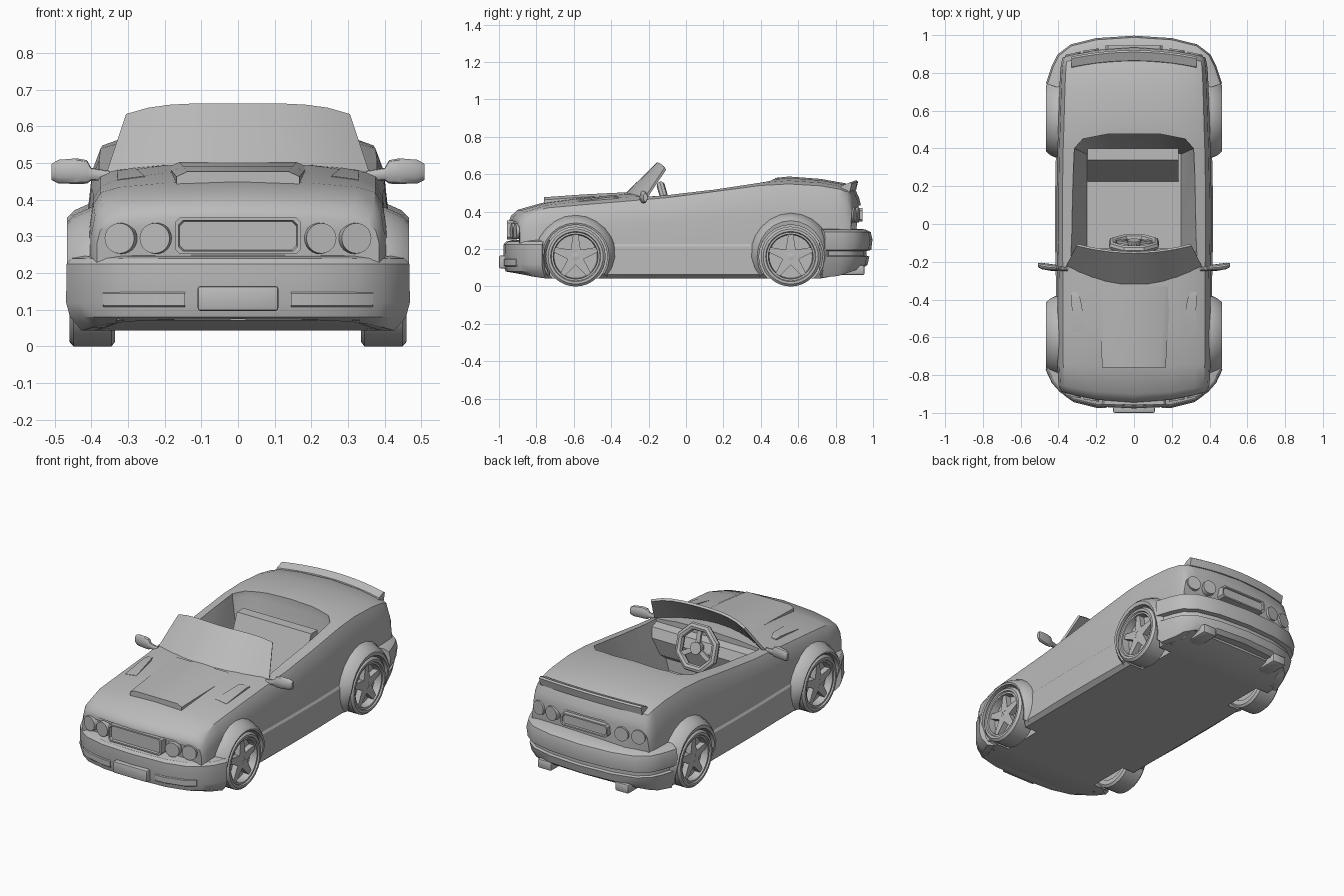
import bpy, bmesh, math
from mathutils import Matrix, Vector

if "Cube" in bpy.data.objects:
    bpy.data.objects.remove(bpy.data.objects["Cube"])

GREY = bpy.data.materials.new("plain grey")
GREY.diffuse_color = (0.50, 0.50, 0.50, 1)
GREY.use_nodes = True
GREY.node_tree.nodes["Principled BSDF"].inputs["Base Color"].default_value = GREY.diffuse_color


def finish(ob, angle=32):
    """Apply modifiers and smooth everything but the sharp edges."""
    dg = bpy.context.evaluated_depsgraph_get()
    me = bpy.data.meshes.new_from_object(ob.evaluated_get(dg))
    ob.modifiers.clear()
    ob.data = me
    me.materials.clear()
    me.materials.append(GREY)
    me.shade_smooth()
    me.set_sharp_from_angle(angle=math.radians(angle))
    return ob


def make(name, bm, done=True, closed=True, bevel=0):
    if closed:
        bmesh.ops.recalc_face_normals(bm, faces=bm.faces)
    me = bpy.data.meshes.new(name)
    bm.to_mesh(me)
    bm.free()
    ob = bpy.data.objects.new(name, me)
    bpy.context.collection.objects.link(ob)
    if bevel:
        m = ob.modifiers.new("bevel", 'BEVEL')
        m.width, m.segments = bevel, 2
    return finish(ob) if done else ob


def loft(name, rings, caps=True, loop=False, **kw):
    """Skin a list of equal closed rings of points."""
    bm = bmesh.new()
    vs = [[bm.verts.new(p) for p in r] for r in rings]
    n = len(vs[0])
    for a, b in zip(vs, vs[1:] + ([vs[0]] if loop else [])):
        for i in range(n):
            j = (i + 1) % n
            bm.faces.new((a[i], a[j], b[j], b[i]))
    if caps and not loop:
        bm.faces.new(vs[0])
        bm.faces.new(vs[-1])
    return make(name, bm, **kw)


def box(name, x, y, z, **kw):
    ring = lambda h: [(x[0], y[0], h), (x[1], y[0], h), (x[1], y[1], h), (x[0], y[1], h)]
    return loft(name, [ring(z[0]), ring(z[1])], **kw)


def lathe(name, prof, centre, steps=32, **kw):
    """Spin a closed (x, radius) profile about an x-parallel axis."""
    cx, cy, cz = centre
    rings = []
    for k in range(steps):
        a = math.tau * k / steps
        rings.append([(cx + x, cy + r * math.cos(a), cz + r * math.sin(a)) for x, r in prof])
    return loft(name, rings, loop=True, **kw)


def belly(y):
    """Underside height, rising towards both ends."""
    return .043 + max(0, abs(y) - .78) * (.27 if y > 0 else .17)


# Body: cross-sections along y, bowed in plan at both ends
def body_ring(y, w, zs, zc):
    mid = lambda t: 0.225 + (zs - 0.225) * t
    tuck = .06 if abs(y) > .8 else 0
    zb = belly(y)
    half = [(0.39 - tuck, zb), (w + .008 - tuck, zb + .02), (w + .008 - tuck / 2, 0.215), (w, 0.227), (w, mid(.5)),
            (w * .975, mid(.83)), (w * .925, zs), (w * .8, zs + .45 * (zc - zs)),
            (w * .5, zs + .8 * (zc - zs))]
    pts = half + [(0, zc)] + [(-x, z) for x, z in reversed(half)]
    bow = max(0, (abs(y) - .72) / .2) * .055
    return [(x, y - math.copysign(bow * (x / .4) ** 2, y), z) for x, z in pts]


STATIONS = [(-.945, .385, .335, .355), (-.935, .39, .355, .378), (-.90, .40, .385, .41),
            (-.75, .405, .42, .452), (-.55, .405, .437, .482), (-.33, .405, .455, .503),
            (-.1, .41, .475, .505), (.15, .41, .507, .53), (.4, .405, .54, .572),
            (.55, .40, .548, .588), (.72, .395, .538, .575), (.85, .39, .52, .552),
            (.90, .385, .505, .53), (.925, .38, .46, .475), (.935, .378, .42, .435)]
body = loft("body", [body_ring(*s) for s in STATIONS], done=False)

# Cutters: cockpit opening and wheel wells
def cockpit_ring(z, t):
    half = [(.25 + .10 * t, -.20), (.25 + .085 * t, 0), (.25 + .065 * t, .37 + .03 * t),
            (.22 + .05 * t, .38 + .07 * t), (.12 + .02 * t, .39 + .085 * t)]
    return [(x, y, z) for x, y in half] + [(-x, y, z) for x, y in reversed(half)]


WHEELS = [(-.59, "front"), (.56, "rear")]
cutters = [loft("cockpit_cutter", [cockpit_ring(.2, 0), cockpit_ring(.53, 1), cockpit_ring(.75, 1.05)], done=False)]
for y, _ in WHEELS:
    for s in (1, -1):
        cutters.append(lathe("well_cutter", [(s * .31, .001), (s * .31, .17), (s * .6, .17), (s * .6, .001)],
                             (0, y, .16), done=False))
for c in cutters:
    m = body.modifiers.new("cut", 'BOOLEAN')
    m.operation, m.solver, m.object = 'DIFFERENCE', 'EXACT', c
    c.hide_render = True
finish(body)
for c in cutters:
    bpy.data.objects.remove(c)


# Bumpers: a profile (offset, z) swept round a bowed path
def bumper(name, half, prof):
    path = [Vector((-x, y)) for x, y in reversed(half[1:])] + [Vector(p) for p in half]
    rings = []
    for i, p in enumerate(path):
        t = (path[min(i + 1, len(path) - 1)] - path[max(i - 1, 0)]).normalized()
        n = Vector((t.y, -t.x))
        if n.dot(p) < 0:
            n = -n
        rings.append([(p.x + n.x * d, p.y + n.y * d, max(z, belly(p.y))) for d, z in prof])
    loft(name, rings)


bumper("front_bumper", [(0, -.965), (.2, -.955), (.32, -.925), (.385, -.88), (.425, -.835), (.458, -.765)],
       [(-.09, .25), (-.03, .247), (-.003, .24), (.01, .225), (.012, .12), (0, .08), (-.035, .043), (-.09, .043)])
bumper("rear_bumper", [(0, .985), (.2, .972), (.33, .94), (.395, .89), (.425, .83), (.455, .74)],
       [(-.09, .31), (-.025, .305), (.003, .29), (.012, .25), (.005, .195), (-.02, .19), (-.02, .165),
        (-.005, .16), (-.015, .115), (-.04, .047), (-.09, .047)])

for wy, end in WHEELS:
    for s, side in ((1, "right"), (-1, "left")):
        c = (0, wy, .16)
        # Flared arch above the wheel, tucked in below the axle
        rings = []
        lift = .012 if end == "rear" else 0
        for k in range(17):
            a = math.radians(-32 + 244 * k / 16)
            ca, sa = math.cos(a), math.sin(a)
            ring = []
            for x, r in ((.36, .17), (.462, .17), (.466, .18), (.445, .20), (.395, .222), (.36, .222)):
                z = max(.045, .16 + r * sa + (lift * max(sa, 0) if r > .175 else 0))
                tuck = max(0, .19 - z) * .3 if x > .38 else 0
                ring.append((s * (x - tuck), wy + r * ca, z))
            rings.append(ring)
        loft(f"{end}_{side}_arch", rings)
        # Tyre with rim lip
        lathe(f"{end}_{side}_tyre", [(s * x, r) for x, r in (
            (.335, .12), (.335, .147), (.345, .16), (.448, .16), (.46, .147), (.46, .134), (.452, .13),
            (.452, .12), (.405, .115), (.39, .115))], c, 36)
        # Wheel disc and hub
        lathe(f"{end}_{side}_disc", [(s * x, r) for x, r in ((.34, .001), (.34, .125), (.41, .125), (.41, .001))], c)
        lathe(f"{end}_{side}_hub", [(s * x, r) for x, r in ((.40, .001), (.40, .034), (.44, .03), (.444, .001))], c, 20)
        # Five tapered spokes
        bm = bmesh.new()
        for k in range(5):
            rot = Matrix.Rotation(math.pi / 2 + math.tau * k / 5, 3, 'X')
            lo, hi = [[bm.verts.new(Vector(c) + rot @ Vector((s * x, r, h))) for r, h in
                       ((.02, -.029), (.122, -.013), (.122, .013), (.02, .029))] for x in (.40, .442)]
            bm.faces.new(lo)
            bm.faces.new(hi)
            for i in range(4):
                bm.faces.new((lo[i], lo[i - 1], hi[i - 1], hi[i]))
        make(f"{end}_{side}_spokes", bm)

# Windscreen: bowed sheet with a sunken pane inside a rim
bm = bmesh.new()
N = 10
rows = []
for t in (0, 1):
    row = []
    for i in range(N + 1):
        u = -1 + 2 * i / N
        lo = Vector((.37 * u, -.335 + .09 * u * u, .497 - .045 * u * u))
        hi = Vector((.308 * u, -.16 + .04 * u * u, .668 - .03 * u ** 4))
        row.append(bm.verts.new(lo.lerp(hi, t)))
    rows.append(row)
for i in range(N):
    bm.faces.new((rows[0][i], rows[0][i + 1], rows[1][i + 1], rows[1][i]))
pane = list(bm.faces)
bmesh.ops.inset_region(bm, faces=pane, thickness=.014, depth=0, use_even_offset=True)
bmesh.ops.inset_region(bm, faces=pane, thickness=.003, depth=-.007, use_even_offset=True)
screen = make("windscreen", bm, done=False, closed=False)
m = screen.modifiers.new("thick", 'SOLIDIFY')
m.thickness = .014
finish(screen, 25)

# Bonnet scoop: raised trapezoid panel with a notched front lip
loft("bonnet_scoop", [[(-w, y, .40), (w, y, .40), (w, y, zt - .014), (w - .03, y, zt), (-w + .03, y, zt), (-w, y, zt - .014)]
                      for y, w, zt in ((-.76, .168, .477), (-.55, .18, .492), (-.33, .19, .503))])
for s in (1, -1):
    # Bonnet vent wedges
    loft("bonnet_vent", [[(s * .254, -.575, .44), (s * .328, -.575, .43), (s * .328, -.575, .455), (s * .254, -.575, .465)],
                         [(s * .282, -.40, .45), (s * .33, -.40, .45), (s * .33, -.40, .479), (s * .282, -.40, .488)],
                         [(s * .30, -.36, .45), (s * .33, -.36, .45), (s * .33, -.36, .476), (s * .30, -.36, .48)]])
    # Door mirrors
    loft("door_mirror", [[(s * x, y + d * math.cos(a), z + h * math.sin(a))
                          for a in [math.tau * k / 12 for k in range(12)]]
                         for x, y, z, d, h in ((.35, -.24, .465, .01, .014), (.40, -.235, .47, .012, .017),
                                               (.412, -.232, .476, .016, .032), (.44, -.23, .478, .018, .035),
                                               (.49, -.222, .477, .017, .032), (.508, -.217, .476, .011, .022))])
    # Exhaust pipes
    box("exhaust", (s * .25 - .045, s * .25 + .045), (.78, .955), (.06, .115), bevel=.012)


# Lamps: discs set on the bowed ends
def disc(name, x, y, z, r, depth, turn):
    bm = bmesh.new()
    bmesh.ops.create_cone(bm, cap_ends=True, segments=24, radius1=r, radius2=r * .96, depth=depth)
    d = -1 if y < 0 else 1
    bm.transform(Matrix.Translation((x, y, z)) @ Matrix.Rotation(turn, 4, 'Z') @ Matrix.Rotation(-d * math.pi / 2, 4, 'X'))
    make(name, bm)


for s in (1, -1):
    for x in (.225, .32):
        disc("headlamp", s * x, -.938 + .06 * (x / .4) ** 2, .295, .043, .03, s * x * .7)
        disc("tail_lamp", s * x, .928 - .06 * (x / .4) ** 2, .383, .042, .03, -s * x * .7)
    # Slim lamps in the front bumper
    loft("bumper_lamp", [[(s * x, y + d, z) for d, z in ((0, .112), (0, .144), (.005, .148), (.03, .148), (.03, .108), (.005, .108))]
                         for x, y in ((.145, -.975), (.2, -.973), (.32, -.943), (.368, -.909))])


# Framed panels: a rounded outer frame with a sunken centre
def framed(name, w, y, z, h, depth, rim):
    d = -1 if y < 0 else 1
    def ring(k, yy):
        a, b, c = w - k, h - k, .012
        return [(px, yy, z + pz) for px, pz in ((-a + c, -b), (a - c, -b), (a, -b + c), (a, b - c), (a - c, b),
                                               (-a + c, b), (-a, b - c), (-a, -b + c))]
    loft(name, [ring(0, y - d * .05), ring(0, y), ring(rim, y), ring(rim + .003, y - d * depth)])


framed("grille", .17, -.956, .302, .05, .012, .008)
framed("rear_panel", .15, .944, .383, .036, .008, .008)
box("front_plate", (-.11, .11), (-1.0, -.95), (.097, .165), bevel=.008)

# Rear spoiler: thin blade bowed across the boot
loft("spoiler", [[(x, y - .05 * (x / .4) ** 2, z - .012 * (x / .33) ** 2) for y, z in
                  ((.86, .535), (.865, .55), (.91, .568), (.92, .561), (.91, .518), (.885, .513))]
                 for x in [-.33 + .66 * i / 10 for i in range(11)]])

# Seat back and dashboard
loft("seat_back", [[(x, y, z) for y, z in ((.22, .19), (.34, .49), (.40, .49), (.40, .19))] for x in (-.245, .235)])
loft("dashboard", [[(x, y, z) for y, z in ((-.22, .25), (-.16, .30), (-.13, .40), (-.15, .455), (-.22, .47))]
                   for x in (-.335, .335)])

# Steering wheel: octagonal ring, three spokes and a hub
tilt = Matrix.Translation((0, -.105, .435)) @ Matrix.Rotation(math.radians(106), 4, 'X')
rings = []
for k in range(8):
    a = math.tau * (k + .5) / 8
    rings.append([tilt @ Vector(((.12 + .022 * math.cos(b)) * math.cos(a), (.12 + .022 * math.cos(b)) * math.sin(a),
                                 .022 * math.sin(b))) for b in [math.tau * j / 8 for j in range(8)]])
loft("steering_rim", rings, loop=True)
bm = bmesh.new()
bmesh.ops.create_cone(bm, cap_ends=True, segments=12, radius1=.035, radius2=.03, depth=.04)
for a in (90, 210, 330):
    bmesh.ops.create_cube(bm, size=1, matrix=Matrix.Rotation(math.radians(a), 4, 'Z')
                          @ Matrix.Translation((.07, 0, 0)) @ Matrix.Diagonal((.11, .026, .014, 1)))
bm.transform(tilt)
make("steering_hub", bm)
